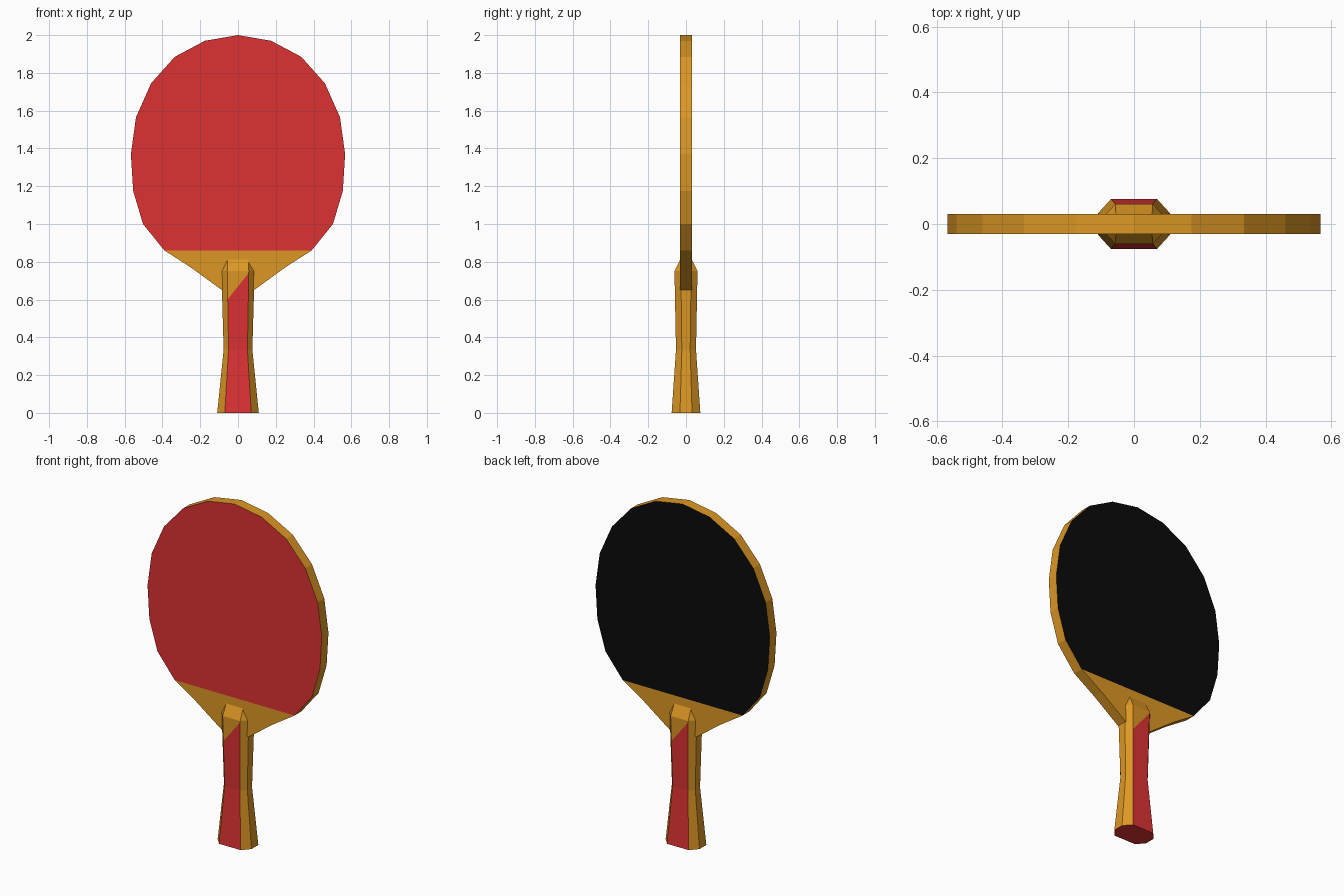
import bpy, bmesh
from mathutils import Vector

if "Cube" in bpy.data.objects:
    bpy.data.objects.remove(bpy.data.objects["Cube"])


def material(name, rgb):
    m = bpy.data.materials.new(name)
    m.diffuse_color = (*rgb, 1)
    m.use_nodes = True
    m.node_tree.nodes["Principled BSDF"].inputs["Base Color"].default_value = m.diffuse_color
    return m


WOOD = material("warm wood", (0.72, 0.31, 0.018))
RED = material("red rubber", (0.72, 0.032, 0.034))
BLACK = material("black rubber", (0.003, 0.003, 0.003))


def finish(bm, name, mats):
    bmesh.ops.recalc_face_normals(bm, faces=bm.faces)
    me = bpy.data.meshes.new(name)
    bm.to_mesh(me)
    bm.free()
    for m in mats:
        me.materials.append(m)
    ob = bpy.data.objects.new(name, me)
    bpy.context.collection.objects.link(ob)
    return ob


# Blade: mirrored half outline, extruded, cut where the rubber ends
half = [(0.175, 1.97), (0.335, 1.885), (0.46, 1.745), (0.54, 1.565),
        (0.567, 1.37), (0.555, 1.175), (0.503, 1.0), (0.39, 0.86),
        (0.25, 0.77), (0.085, 0.65)]
outline = [(0, 2.0)] + half + [(-x, z) for x, z in reversed(half)]
T, RUBBER_Z = 0.031, 0.86
bm = bmesh.new()
face = bm.faces.new([bm.verts.new((x, -T, z)) for x, z in outline])
ext = bmesh.ops.extrude_face_region(bm, geom=[face], use_keep_orig=True)
bmesh.ops.translate(bm, vec=(0, 2 * T, 0),
                    verts=[g for g in ext["geom"] if isinstance(g, bmesh.types.BMVert)])
bmesh.ops.bisect_plane(bm, geom=bm.verts[:] + bm.edges[:] + bm.faces[:], dist=0.001,
                       plane_co=(0, 0, RUBBER_Z), plane_no=(0, 0, 1))
bmesh.ops.recalc_face_normals(bm, faces=bm.faces)
for f in bm.faces:
    if abs(f.normal.y) > 0.9 and f.calc_center_median().z > RUBBER_Z:
        f.material_index = 1 if f.normal.y < 0 else 2
finish(bm, "blade", [WOOD, RED, BLACK])

# Handle: eight-sided rings (z, half width, flat half width, half depth, side half depth)
rings = [(0.0, 0.11, 0.07, 0.076, 0.032), (0.335, 0.076, 0.05, 0.053, 0.022),
         (0.75, 0.088, 0.057, 0.061, 0.027), (0.812, 0.057, 0.055, 0.031, 0.02)]
bm = bmesh.new()
loops = []
for z, w, fw, d, sd in rings:
    pts = [(fw, -d), (w, -sd), (w, sd), (fw, d), (-fw, d), (-w, sd), (-w, -sd), (-fw, -d)]
    loops.append([bm.verts.new((x, y, z)) for x, y in pts])
for a, b in zip(loops, loops[1:]):
    for i in range(8):
        j = (i + 1) % 8
        bm.faces.new((a[i], a[j], b[j], b[i]))
bottom = bm.faces.new(loops[0])
bm.faces.new(loops[-1])
bottom.material_index = 1

# Red grip panels with a slanted upper edge, on the front and turned around on the back
bmesh.ops.recalc_face_normals(bm, faces=bm.faces)
for side in (-1, 1):
    co = Vector((0, 0, 0.67))
    no = Vector((1.25 * side, 0, 1)).normalized()
    flats = [f for f in bm.faces if f.normal.y * side > 0.95]
    geom = set(flats)
    for f in flats:
        geom.update(f.verts)
        geom.update(f.edges)
    bmesh.ops.bisect_plane(bm, geom=list(geom), dist=0.0001, plane_co=co, plane_no=no)
    for f in bm.faces:
        c = f.calc_center_median()
        if f.normal.y * side > 0.95 and (c - co).dot(no) < 0:
            f.material_index = 1
finish(bm, "handle", [WOOD, RED])
